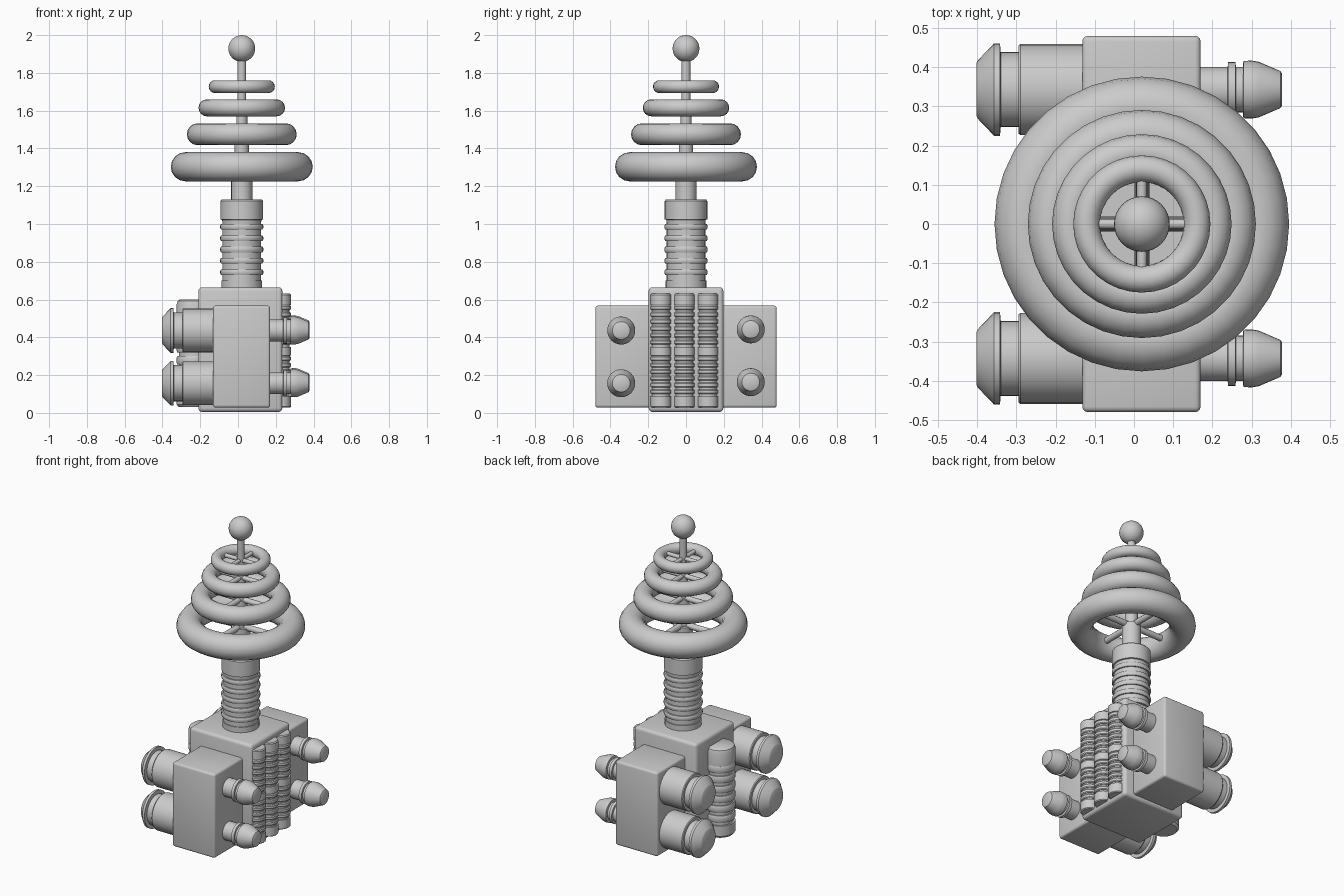
import bpy, bmesh
from math import pi, cos, sin, radians
from mathutils import Matrix

if "Cube" in bpy.data.objects:
    bpy.data.objects.remove(bpy.data.objects["Cube"])

AX = 0.02  # mast axis in x


def finish(name, bm, loc, angle=35):
    bmesh.ops.recalc_face_normals(bm, faces=bm.faces)
    me = bpy.data.meshes.new(name)
    bm.to_mesh(me)
    bm.free()
    ob = bpy.data.objects.new(name, me)
    ob.location = loc
    bpy.context.collection.objects.link(ob)
    bpy.ops.object.select_all(action='DESELECT')
    ob.select_set(True)
    bpy.context.view_layer.objects.active = ob
    bpy.ops.object.shade_smooth_by_angle(angle=radians(angle))
    return ob


def lathe(name, prof, loc, turn=0, segs=32):
    """Revolve (radius, height) pairs, capped; turn tips z towards +x or -x."""
    bm = bmesh.new()
    rings = [[bm.verts.new((r * cos(2 * pi * i / segs), r * sin(2 * pi * i / segs), h))
              for i in range(segs)] for r, h in prof]
    for a, b in zip(rings, rings[1:]):
        for i in range(segs):
            j = (i + 1) % segs
            bm.faces.new((a[i], a[j], b[j], b[i]))
    bm.faces.new(rings[0])
    bm.faces.new(rings[-1])
    bm.transform(Matrix.Rotation(turn, 4, 'Y'))
    return finish(name, bm, loc)


def box(name, lo, hi, bevel):
    bm = bmesh.new()
    size = [h - l for l, h in zip(lo, hi)]
    bmesh.ops.create_cube(bm, size=1, matrix=Matrix.Diagonal((*size, 1)))
    bmesh.ops.bevel(bm, geom=bm.edges[:], offset=bevel, segments=3, profile=0.5, affect='EDGES')
    return finish(name, bm, [(l + h) / 2 for l, h in zip(lo, hi)])


def torus(name, R, r, loc, segs=36, sides=16):
    bm = bmesh.new()
    v = [[bm.verts.new(((R + r * cos(b)) * cos(a), (R + r * cos(b)) * sin(a), r * sin(b)))
          for b in (2 * pi * k / sides for k in range(sides))]
         for a in (2 * pi * i / segs for i in range(segs))]
    for i in range(segs):
        for k in range(sides):
            n, m = (i + 1) % segs, (k + 1) % sides
            bm.faces.new((v[i][k], v[n][k], v[n][m], v[i][m]))
    return finish(name, bm, loc, 60)


def ribs(start, end, count, r_out, r_in, gap=0.3):
    """Profile of rounded ribs parted by narrow grooves."""
    p, out = (end - start) / count, []
    for i in range(count):
        z = start + i * p
        out += [(r_in, z), (r_in, z + p * gap), (r_out - 0.004, z + p * gap),
                (r_out, z + p * (gap + 0.15)), (r_out, z + p * 0.85), (r_out - 0.004, z + p)]
    return out + [(r_in, end)]


# Main body and side pods
box("main_body", (-0.21, -0.198, 0.005), (0.235, 0.198, 0.665), 0.02)
for s, side in ((-1, "front"), (1, "rear")):
    ys = sorted((s * 0.18, s * 0.48))
    box(side + "_pod", (-0.132, ys[0], 0.028), (0.17, ys[1], 0.568), 0.014)
    for z, level in ((0.157, "lower"), (0.436, "upper")):
        # Large thruster with flared end, towards -x
        lathe(f"{side}_{level}_thruster",
              [(0.116, 0.10), (0.116, 0.29), (0.112, 0.295), (0.096, 0.295), (0.096, 0.34),
               (0.118, 0.342), (0.118, 0.357), (0.075, 0.398), (0.068, 0.402)],
              (0, s * 0.343, z), -pi / 2)
        # Small tapered nozzle, towards +x
        lathe(f"{side}_{level}_nozzle",
              [(0.058, 0.15), (0.058, 0.239), (0.07, 0.24), (0.07, 0.259), (0.058, 0.26),
               (0.058, 0.278), (0.073, 0.279), (0.074, 0.30), (0.071, 0.318), (0.047, 0.374),
               (0.04, 0.378)],
              (0, s * 0.343, z + (0.006 if s > 0 else 0)), pi / 2)

# Three ribbed tubes on the +x face
for i, y in enumerate((-0.133, -0.008, 0.116)):
    prof = [(0.05, 0.028), (0.055, 0.033), (0.055, 0.09)]
    prof += ribs(0.09, 0.30, 6, 0.055, 0.047)
    prof += [(0.055, 0.305), (0.055, 0.35)]
    prof += ribs(0.35, 0.57, 6, 0.055, 0.047)
    prof += [(0.055, 0.572), (0.055, 0.625), (0.05, 0.631)]
    lathe(f"ribbed_tube_{i + 1}", prof, (0.225, y, 0), segs=24)

# Banded canister on the -x face
prof = [(0.078, 0.03), (0.09, 0.045), (0.09, 0.11)] + ribs(0.11, 0.49, 6, 0.09, 0.078)
prof += [(0.09, 0.492), (0.09, 0.575), (0.084, 0.592), (0.072, 0.6)]
lathe("banded_canister", prof, (-0.235, -0.01, 0))

# Insulator column with collar
prof = [(0.108, 0.64), (0.108, 0.70)] + ribs(0.70, 1.00, 5, 0.114, 0.102, 0.5)
prof += [(0.104, 1.022), (0.113, 1.024), (0.113, 1.122), (0.107, 1.129)]
lathe("insulator_column", prof, (AX, 0, 0))

# Stepped mast and tip ball
lathe("mast", [(0.056, 1.1), (0.056, 1.303), (0.038, 1.304), (0.038, 1.475), (0.029, 1.476),
               (0.029, 1.615), (0.023, 1.616), (0.023, 1.9)], (AX, 0, 0), segs=24)
bm = bmesh.new()
bmesh.ops.create_uvsphere(bm, u_segments=32, v_segments=16, radius=0.071)
finish("tip_ball", bm, (AX, 0, 1.929))

# Antenna rings with crossed spokes
for i, (z, outer, r) in enumerate(((1.303, 0.376, 0.077), (1.475, 0.291, 0.058),
                                   (1.615, 0.229, 0.045), (1.727, 0.175, 0.034))):
    R = outer - r
    torus(f"antenna_ring_{i + 1}", R, r, (AX, 0, z))
    spoke_r = 0.019 - 0.002 * i
    spoke = lathe(f"ring_spoke_{i + 1}_x", [(spoke_r, -R), (spoke_r, R)], (AX, 0, z), pi / 2, 12)
    cross = spoke.copy()
    cross.name = f"ring_spoke_{i + 1}_y"
    cross.rotation_euler.z = pi / 2
    bpy.context.collection.objects.link(cross)
